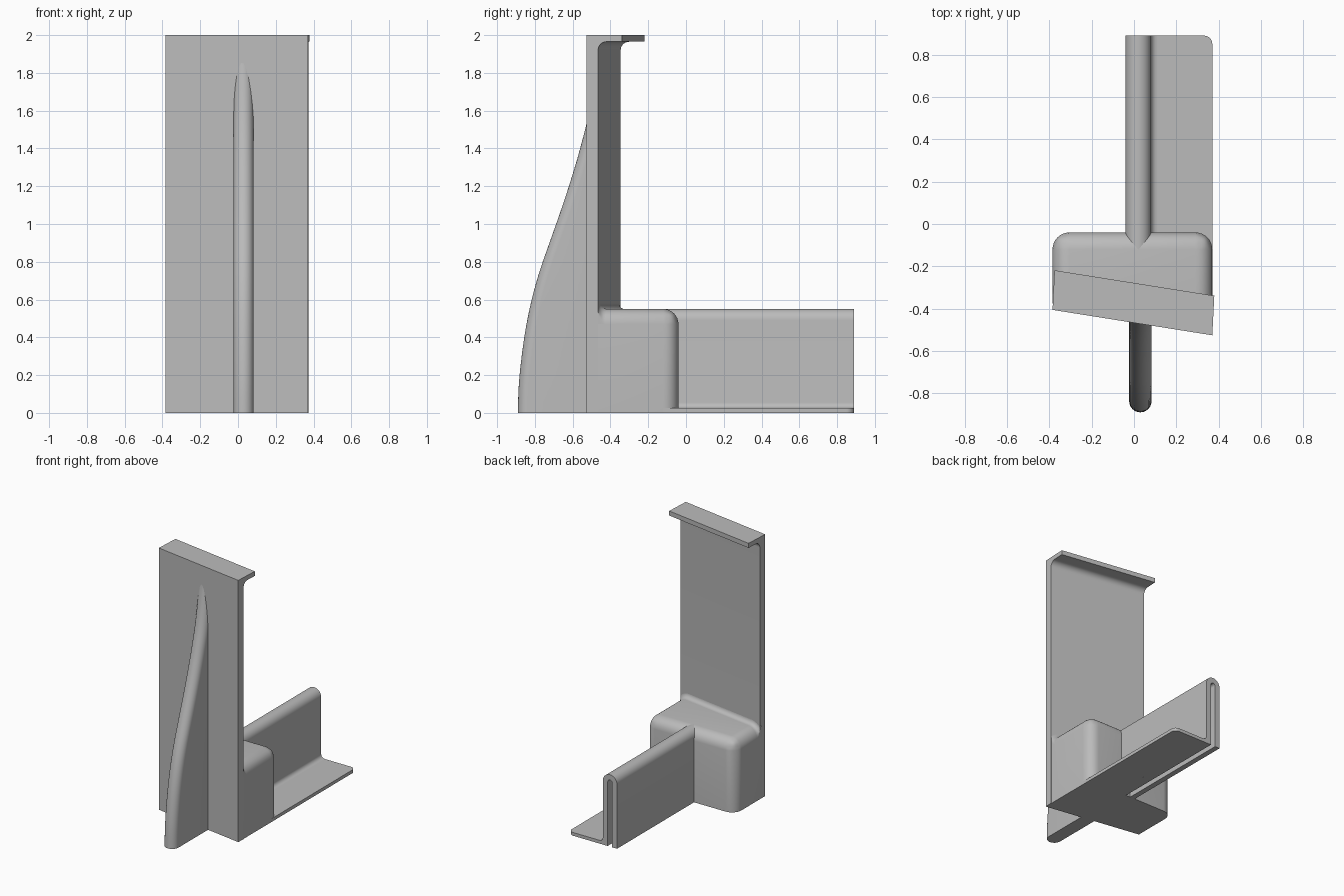
import bpy
import bmesh
from math import sin, cos, pi, radians

cube = bpy.data.objects.get("Cube")
if cube:
    bpy.data.objects.remove(cube, do_unlink=True)

grey = bpy.data.materials.new("plain grey")
grey.use_nodes = True
COLOUR = (0.5, 0.5, 0.5, 1)
grey.diffuse_color = COLOUR
grey.node_tree.nodes["Principled BSDF"].inputs["Base Color"].default_value = COLOUR

LEFT, RIGHT = -0.385, 0.37      # plate and block sides in x
PLATE = 0.06                    # plate thickness
BLOCK_TOP, BLOCK_BACK, ROUND = 0.55, -0.04, 0.08


def plate_front(x):
    """y of the slanted front surface."""
    return -0.467 - 0.159 * x


def arc(cx, cy, r, start, end, n=10):
    return [(cx + r * cos(radians(start + (end - start) * i / n)),
             cy + r * sin(radians(start + (end - start) * i / n))) for i in range(n + 1)]


def finish(name, bm):
    bmesh.ops.recalc_face_normals(bm, faces=bm.faces)
    mesh = bpy.data.meshes.new(name)
    bm.to_mesh(mesh)
    bm.free()
    mesh.materials.append(grey)
    obj = bpy.data.objects.new(name, mesh)
    bpy.context.collection.objects.link(obj)
    bpy.ops.object.select_all(action="DESELECT")
    obj.select_set(True)
    bpy.context.view_layer.objects.active = obj
    bpy.ops.object.shade_smooth_by_angle(angle=radians(30))
    return obj


def loft_mesh(rings):
    """Skin equal-length rings of 3D points and cap both ends."""
    bm = bmesh.new()
    loops = [[bm.verts.new(p) for p in ring] for ring in rings]
    n = len(loops[0])
    for a, b in zip(loops, loops[1:]):
        for i in range(n):
            j = (i + 1) % n
            bm.faces.new((a[i], a[j], b[j], b[i]))
    bm.faces.new(loops[0])
    bm.faces.new(loops[-1])
    return bm


def loft(name, rings):
    return finish(name, loft_mesh(rings))


# Slanted upright plate with a lip along its top
LIP, LIP_Z, R = 0.187, 1.965, 0.045
section = [(0, 0), (0, 2), (LIP, 2), (LIP, LIP_Z)]
section += arc(PLATE + R, LIP_Z - R, R, 90, 180) + [(PLATE, 0)]
loft("upright_plate", [[(x + 0.05 * d, plate_front(x) + d, z) for d, z in section]
                       for x in (LEFT, RIGHT)])

# Rounded block behind the plate
base = [(LEFT, plate_front(LEFT) + 0.03), (RIGHT, plate_front(RIGHT) + 0.03),
        (RIGHT, BLOCK_BACK), (LEFT, BLOCK_BACK)]
bm = loft_mesh([[(x, y, z) for x, y in base] for z in (0, BLOCK_TOP)])


def rounded(edge):
    a, b = (v.co for v in edge.verts)
    on_back = abs(a.y - BLOCK_BACK) < 1e-4 and abs(b.y - BLOCK_BACK) < 1e-4
    top_side = min(a.z, b.z) > 0.5 and abs(a.x - b.x) < 1e-4
    return (on_back and max(a.z, b.z) > 0.5) or top_side


bmesh.ops.bevel(bm, geom=[e for e in bm.edges if rounded(e)], offset=ROUND,
                segments=8, profile=0.5, affect="EDGES")
finish("rear_block", bm)

# Concave blend between the block and the plate
BLEND = 0.035
rings = []
for i in range(-1, 9):
    a = max(i, 0) / 8 * pi / 2
    depth = BLEND * (1 - cos(a)) if i >= 0 else -0.02
    r = ROUND + BLEND * (1 - sin(a))
    zc = BLOCK_TOP - ROUND
    outline = arc(LEFT + ROUND, zc, r, 180, 90) + arc(RIGHT - ROUND, zc, r, 90, 0)
    outline = [(min(max(x, LEFT), RIGHT), z) for x, z in outline]
    rings.append([(x, plate_front(x) + PLATE + depth, z) for x, z in outline])
loft("block_blend", rings)

# Folded rear wall: an upside-down channel with an open slot
X0, X1, WALL, FOOT, FILLET = -0.04, 0.08, 0.041, 0.025, 0.03
MID, HALF = (X0 + X1) / 2, (X1 - X0) / 2
inner = HALF - WALL
section = [(X0, 0)] + arc(MID, BLOCK_TOP - HALF, HALF, 180, 0, 16)
section += arc(X1 + FILLET, FOOT + FILLET, FILLET, 180, 270, 6)
section += [(X1 + FILLET, 0), (MID + inner, 0)]
section += arc(MID, BLOCK_TOP - HALF, inner, 0, 180, 8) + [(MID - inner, 0)]
loft("rear_wall", [[(x, y, z) for x, z in section] for y in (-0.2, 0.89)])

# Flat foot along one side of the wall
CORNER = 0.04
outline = [(X1 - 0.02, -0.15), (RIGHT, -0.15)]
outline += arc(RIGHT - CORNER, 0.89 - CORNER, CORNER, 0, 90) + [(X1 - 0.02, 0.89)]
loft("side_foot", [[(x, y, z) for x, y in outline] for z in (0, FOOT)])

# Curved front brace with a rounded nose that fades into the plate
curve = [(0, -0.89), (0.15, -0.885), (0.3, -0.87), (0.45, -0.848), (0.6, -0.817),
         (0.75, -0.775), (0.9, -0.723), (1.05, -0.67), (1.2, -0.62), (1.35, -0.574),
         (1.53, -0.527), (1.7, -0.494), (1.9, -0.467)]


def nose(z):
    """Smooth interpolation through the brace curve."""
    k = max(i for i in range(len(curve) - 1) if curve[i][0] <= z + 1e-6)
    p = [curve[min(max(k + i, 0), len(curve) - 1)] for i in (-1, 0, 1, 2)]
    t = (z - p[1][0]) / (p[2][0] - p[1][0])
    a, b, c, d = (q[1] for q in p)
    return b + t / 2 * (c - a + t * (2 * a - 5 * b + 4 * c - d + t * (3 * (b - c) + d - a)))


BX, BW = 0.03, 0.053
rings = []
for i in range(39):
    z = 1.9 * i / 38
    front = arc(BX, nose(z) + BW, BW, 180, 360, 12)
    back = max(nose(z) + BW + 0.001, -0.43)
    ring = [(BX - BW, back)] + front + [(BX + BW, back)]
    rings.append([(x, min(y, plate_front(x) + 0.05), z) for x, y in ring])
loft("front_brace", rings)
